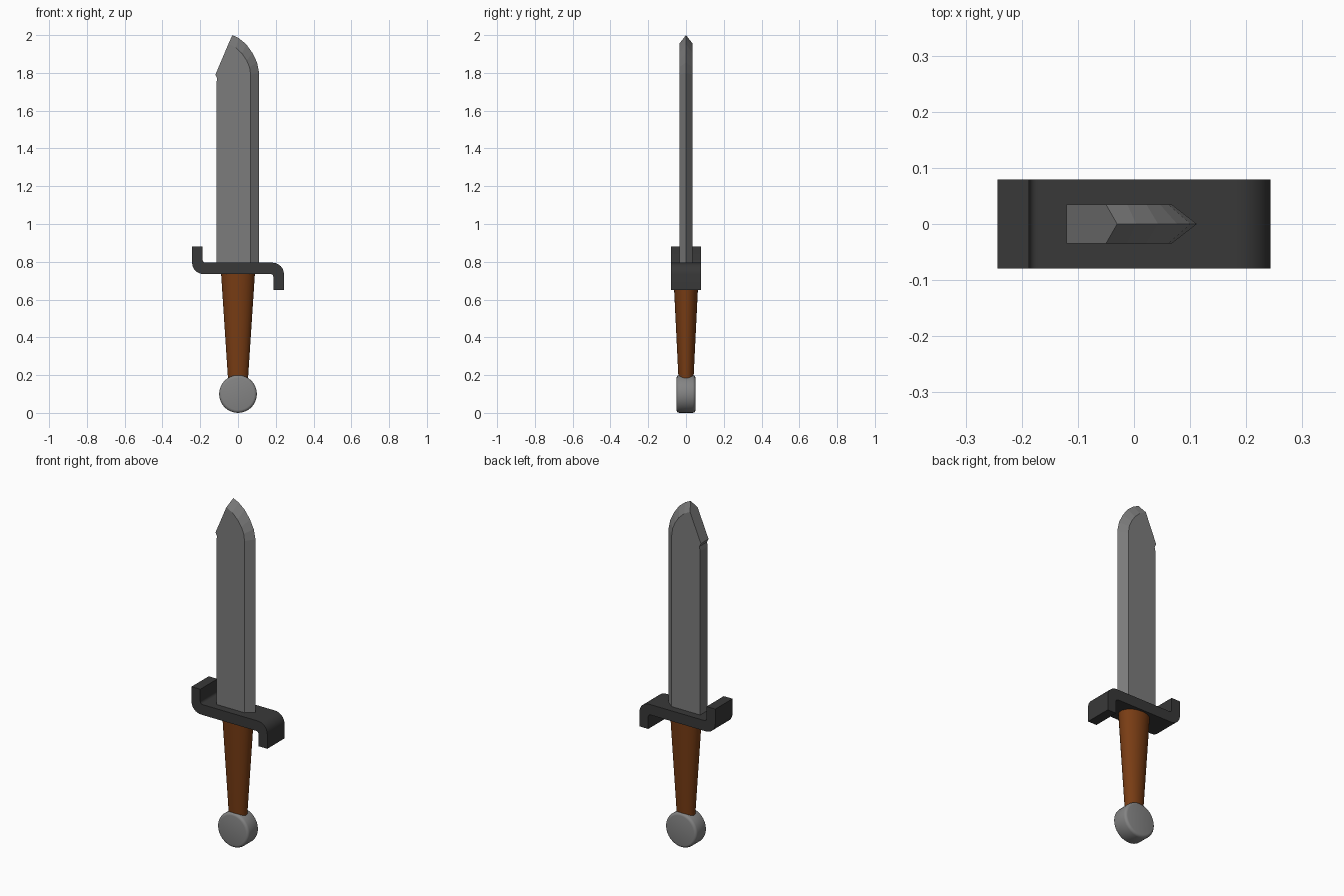
import bpy, bmesh, math

if "Cube" in bpy.data.objects:
    bpy.data.objects.remove(bpy.data.objects["Cube"])


def material(name, rgb):
    m = bpy.data.materials.new(name)
    m.diffuse_color = (*rgb, 1)
    m.use_nodes = True
    m.node_tree.nodes["Principled BSDF"].inputs["Base Color"].default_value = m.diffuse_color
    return m


steel = material("blade steel", (0.2, 0.2, 0.2))
pommel_grey = material("pommel grey", (0.23, 0.23, 0.23))
iron = material("dark iron", (0.04, 0.04, 0.04))
wood = material("brown wood", (0.19, 0.046, 0.007))


def finish(name, bm, mat, smooth=None):
    bmesh.ops.recalc_face_normals(bm, faces=bm.faces)
    me = bpy.data.meshes.new(name)
    bm.to_mesh(me)
    bm.free()
    ob = bpy.data.objects.new(name, me)
    bpy.context.collection.objects.link(ob)
    me.materials.append(mat)
    if smooth:
        bpy.ops.object.select_all(action='DESELECT')
        bpy.context.view_layer.objects.active = ob
        ob.select_set(True)
        bpy.ops.object.shade_smooth_by_angle(angle=math.radians(smooth))
    return ob


def arc(cx, cz, r, a0, a1, n=8):
    return [(cx + r * math.cos(math.radians(a0 + (a1 - a0) * i / n)),
             cz + r * math.sin(math.radians(a0 + (a1 - a0) * i / n)))
            for i in range(n + 1)]


# Blade: flat sides, a sharpened edge curving to the tip, a thick notched spine
BASE, HALF = 0.78, 0.035
spine = [(-0.12, 1.79), (-0.11, 1.77), (-0.115, 1.745), (-0.115, BASE)]
ridge = [(0.067, BASE), (0.067, 1.79), (0.061, 1.83), (0.046, 1.866),
         (0.022, 1.902), (-0.012, 1.934), (-0.05, 1.955)]
edge = [(0.112, BASE), (0.112, 1.80), (0.101, 1.855), (0.077, 1.905),
        (0.043, 1.952), (0.004, 1.984), (-0.03, 2.0)]
bm = bmesh.new()
cut = [bm.verts.new((x, 0, z)) for x, z in edge]
sides = []
for y in (-HALF, HALF):
    r = [bm.verts.new((x, y, z)) for x, z in ridge]
    s = [bm.verts.new((x, y, z)) for x, z in spine]
    bm.faces.new(r + s)
    for i in range(len(r) - 1):
        bm.faces.new((r[i], cut[i], cut[i + 1], r[i + 1]))
    sides.append((r, s))
(rf, sf), (rb, sb) = sides
for i in range(len(sf) - 1):
    bm.faces.new((sf[i], sf[i + 1], sb[i + 1], sb[i]))
bm.faces.new((sf[0], rf[-1], cut[-1], rb[-1], sb[0]))
bm.faces.new((sf[-1], rf[0], cut[0], rb[0], sb[-1]))
finish("blade", bm, steel)

# Guard: S-shaped bar, one half profile turned about its centre
MID = 0.765
half = [(-0.187, 0.88), (-0.243, 0.88)]
half += arc(-0.183, 0.795, 0.06, 180, 270)
upper = arc(0.183, 2 * MID - 0.795, 0.06, 90, 0)
inner_left = arc(-0.172, 0.81, 0.015, 270, 180)
inner_right = [(-x, 2 * MID - z) for x, z in inner_left]
profile = half + inner_right + [(0.187, 0.65), (0.243, 0.65)] + upper[::-1] + inner_left
bm = bmesh.new()
f = bm.faces.new([bm.verts.new((x, -0.079, z)) for x, z in profile])
ext = bmesh.ops.extrude_face_region(bm, geom=[f])
for v in ext["geom"]:
    if isinstance(v, bmesh.types.BMVert):
        v.co.y = 0.079
finish("guard", bm, iron, 30)

# Handle: tapered oval grip
bm = bmesh.new()
bmesh.ops.create_cone(bm, cap_ends=True, segments=32, radius1=0.053,
                      radius2=0.09, depth=0.565)
for v in bm.verts:
    v.co.y *= 0.75
    v.co.z += 0.4625
finish("handle", bm, wood, 30)

# Pommel: round disc facing forward with softened rims
bm = bmesh.new()
ring = [(0.085, -0.05)] + [(0.085 + 0.015 * math.sin(math.radians(a)),
        -0.035 - 0.015 * math.cos(math.radians(a))) for a in (30, 60, 90)]
ring += [(r, -y) for r, y in ring[::-1]]
N = 32
loops = [[bm.verts.new((r * math.cos(2 * math.pi * i / N), y,
                        0.1 + r * math.sin(2 * math.pi * i / N)))
          for i in range(N)] for r, y in ring]
for a, b in zip(loops, loops[1:]):
    for i in range(N):
        j = (i + 1) % N
        bm.faces.new((a[i], a[j], b[j], b[i]))
bm.faces.new(loops[0])
bm.faces.new(loops[-1])
finish("pommel", bm, pommel_grey, 35)
